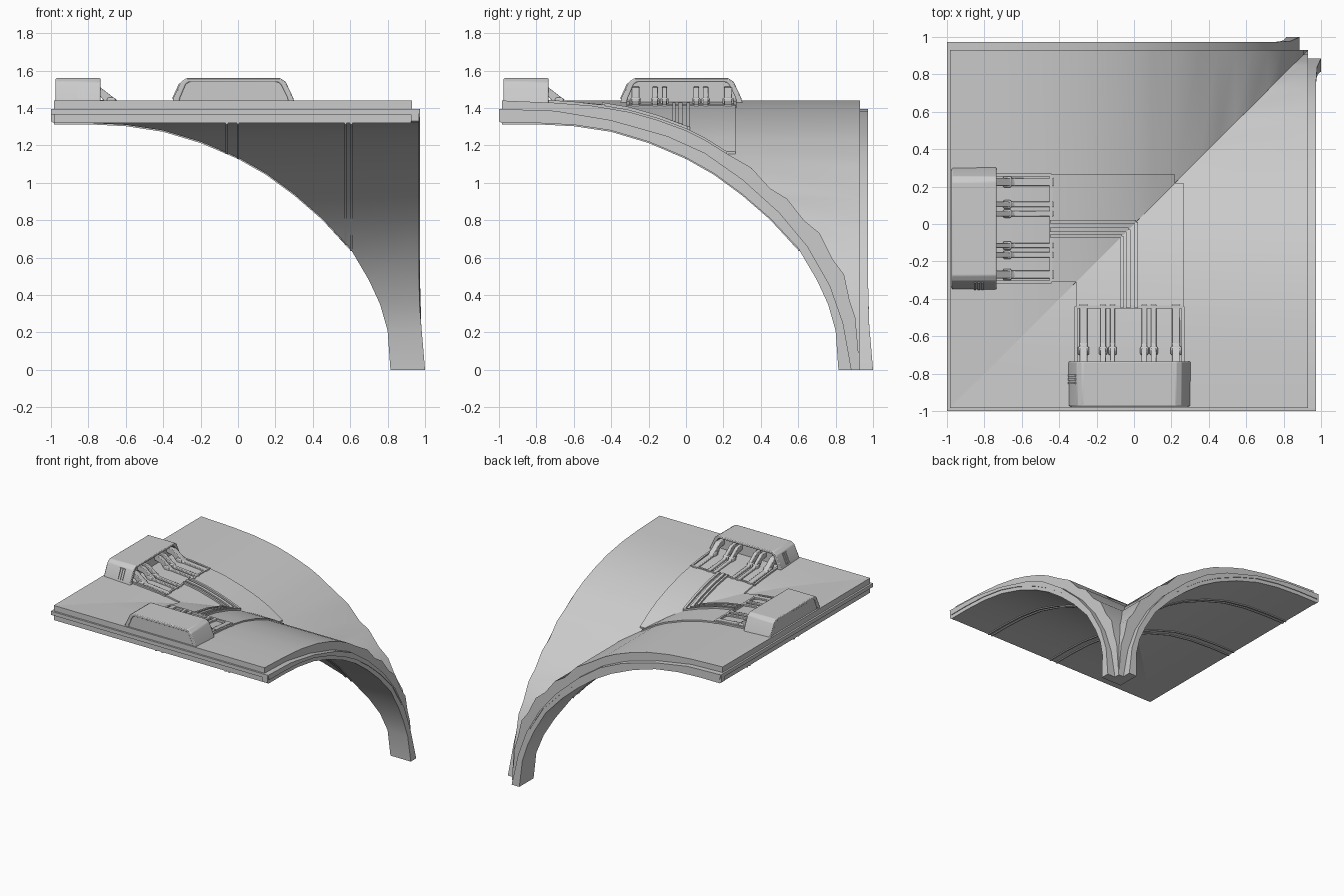
import bpy, bmesh, math

if "Cube" in bpy.data.objects:
    bpy.data.objects.remove(bpy.data.objects["Cube"])

# Quarter groin vault: symmetric about the x = y diagonal, springing from the (+x, +y) corner.
# Curves are (distance along arch u, height z).
UNDER = [(-0.985, 1.32), (-0.8, 1.32), (-0.6, 1.31), (-0.4, 1.28), (-0.2, 1.22), (0, 1.135),
         (0.15, 1.05), (0.3, 0.94), (0.45, 0.81), (0.6, 0.65), (0.7, 0.48), (0.76, 0.35),
         (0.8, 0.21), (0.815, 0)]
TOP = [(-0.985, 1.44), (-0.7, 1.428), (-0.5, 1.412), (-0.3, 1.378), (-0.15, 1.335),
       (0, 1.28), (0.1, 1.23), (0.22, 1.155)]
STEPS = [(0.35, 1.08), (0.45, 0.97), (0.54, 0.915), (0.63, 0.8), (0.715, 0.73),
         (0.785, 0.59), (0.845, 0.51), (0.875, 0.37), (0.905, 0.28), (0.93, 0)]
RIM = [(-1, 1.395), (-0.7, 1.385), (-0.4, 1.335), (-0.1, 1.25), (0.1, 1.16), (0.3, 1.02),
       (0.5, 0.84), (0.65, 0.66), (0.77, 0.45), (0.84, 0.25), (0.885, 0)]


def height(u, curve=TOP):
    for (a, za), (b, zb) in zip(curve, curve[1:]):
        if u <= b:
            return za + (zb - za) * (u - a) / (b - a)
    return curve[-1][1]


def solid(name, *part_loops, angle=25, bevel=0):
    """Loft each list of loops (u, v, z) and repeat it across the diagonal."""
    bm = bmesh.new()
    for swap in (False, True):
        for loops in part_loops:
            rings = [[bm.verts.new((v, u, z) if swap else (u, v, z)) for u, v, z in loop]
                     for loop in loops]
            n = len(rings[0])
            for a, b in zip(rings, rings[1:]):
                for i in range(n):
                    j = (i + 1) % n
                    bm.faces.new((a[i], a[j], b[j], b[i]))
            bm.faces.new(rings[0])
            bm.faces.new(rings[-1])
    bmesh.ops.recalc_face_normals(bm, faces=bm.faces)
    mesh = bpy.data.meshes.new(name)
    bm.to_mesh(mesh)
    bm.free()
    ob = bpy.data.objects.new(name, mesh)
    bpy.context.collection.objects.link(ob)
    if bevel:
        mod = ob.modifiers.new("bevel", 'BEVEL')
        mod.width, mod.segments = bevel, 2
    bpy.context.view_layer.objects.active = ob
    ob.select_set(True)
    bpy.ops.object.shade_smooth_by_angle(angle=math.radians(angle))
    ob.select_set(False)
    return ob


def prism(profile, va, vb):
    """Extrude a (u, z) profile between v limits, each a number or a function of (u, z)."""
    fn = lambda f: f if callable(f) else (lambda u, z: f)
    return [[(u, fn(f)(u, z), z) for u, z in profile] for f in (va, vb)]


def band(us, low, high, curve=TOP):
    return ([(u, height(u, curve) + high) for u in us]
            + [(u, height(u, curve) + low) for u in reversed(us)])


def block(u0, u1, v0, v1, z0, z1):
    return prism([(u0, z0), (u1, z0), (u1, z1), (u0, z1)], v0, v1)


mitre = lambda u, z: u

# Vault shell with stepped haunch
solid("vault_shell", prism(TOP + STEPS + UNDER[::-1], mitre, 0.93))

# Arch rims, flaring out at the foot
flare = lambda u, z: 0.968 + 0.032 * max(0, 1 - z / 0.38)
solid("arch_rim", prism(RIM + [(0.815, 0)] + UNDER[-2::-1] + [(-1, 1.33)], 0.925, flare))
inner = [(u + 0.035 * max(0, u), z + 0.03 * (z > 0.1)) for u, z in UNDER]
solid("rim_moulding", prism(RIM + inner[::-1], 0.96, lambda u, z: flare(u, z) + 0.006 * (z > 0.38)))

# Edge lip along the straight crown sides
solid("crown_lip", prism([(-1, 1.365), (-0.98, 1.365), (-0.98, 1.395), (-1, 1.395)], mitre, 0.968))

# Thin ribs on the underside
under_us = [u for u, z in UNDER]
ribs = []
for v in (-0.06, 0.0, 0.575, 0.605):
    us = [u for u in under_us if u < v - 0.01] + [v]
    ribs.append(prism(band(us, -0.007, 0.02, UNDER), v - 0.006, v + 0.006))
solid("underside_ribs", *ribs)

# Raised panels meeting in the valley
us = [-0.44, -0.31, -0.15, 0, 0.1, 0.22]
solid("valley_panel", prism(band(us, -0.03, 0.012), lambda u, z: max(u, -0.31), 0.265))

# Conduit strips on the panel
strips = []
for v, w in ((-0.065, 0.008), (-0.03, 0.012), (0.012, 0.009)):
    us = [-0.45, -0.3, -0.15, v]
    strips.append(prism(band(us, -0.02, 0.027), v - w, v + w))
solid("conduit_strips", *strips)

# Low rails either side of the struts
us = [-0.76, -0.6, -0.44]
solid("strut_bay_rails", *[prism(band(us, -0.02, 0.014), v - 0.008, v + 0.008)
                           for v in (-0.31, 0.262)])

# Housings: open canopy around a set-back core
OUT = [(-0.355, 1.40), (-0.345, 1.455), (-0.305, 1.54), (-0.275, 1.56),
       (0.225, 1.56), (0.255, 1.54), (0.295, 1.455), (0.31, 1.40)]
INN = [(-0.32, 1.40), (-0.31, 1.455), (-0.28, 1.525), (-0.265, 1.538),
       (0.215, 1.538), (0.23, 1.525), (0.265, 1.455), (0.275, 1.40)]
at = lambda u, pts: [(u, v, z) for v, z in pts]
solid("housing_canopy", [at(u, OUT + INN[::-1]) for u in (-0.975, -0.735)], bevel=0.006)
solid("housing_core", [at(u, INN) for u in (-0.97, -0.79)])

# Vent slots on the housing end
solid("housing_vents", *[[[(c - 0.006, v, z), (c + 0.006, v, z), (c + 0.006, v + 0.02, z),
                           (c - 0.006, v + 0.02, z)] for v, z in ((-0.353, 1.45), (-0.316, 1.53))]
                         for c in (-0.85, -0.83, -0.81)])

# Bent struts reaching from the housing to the panel
path = [(-0.80, 1.475, 1.515), (-0.735, 1.46, 1.51), (-0.69, 1.41, 1.475),
        (-0.64, 1.39, 1.437), (-0.43, 1.36, 1.418)]
struts, heads = [], []
for v, w in ((-0.27, 0.022), (-0.165, 0.014), (-0.115, 0.014),
             (0.055, 0.014), (0.105, 0.014), (0.225, 0.022)):
    struts.append(prism([(u, b) for u, a, b in path] + [(u, a) for u, a, b in path[::-1]],
                        v - w, v + w))
    heads.append(block(-0.70, -0.655, v - w - 0.008, v + w + 0.008, 1.39, 1.455))
solid("struts", *struts, bevel=0.004)
solid("strut_collars", *heads, bevel=0.008)

# Cross bar where the struts meet the panel
solid("panel_end_bar", block(-0.452, -0.436, -0.31, 0.262, 1.37, 1.42))
